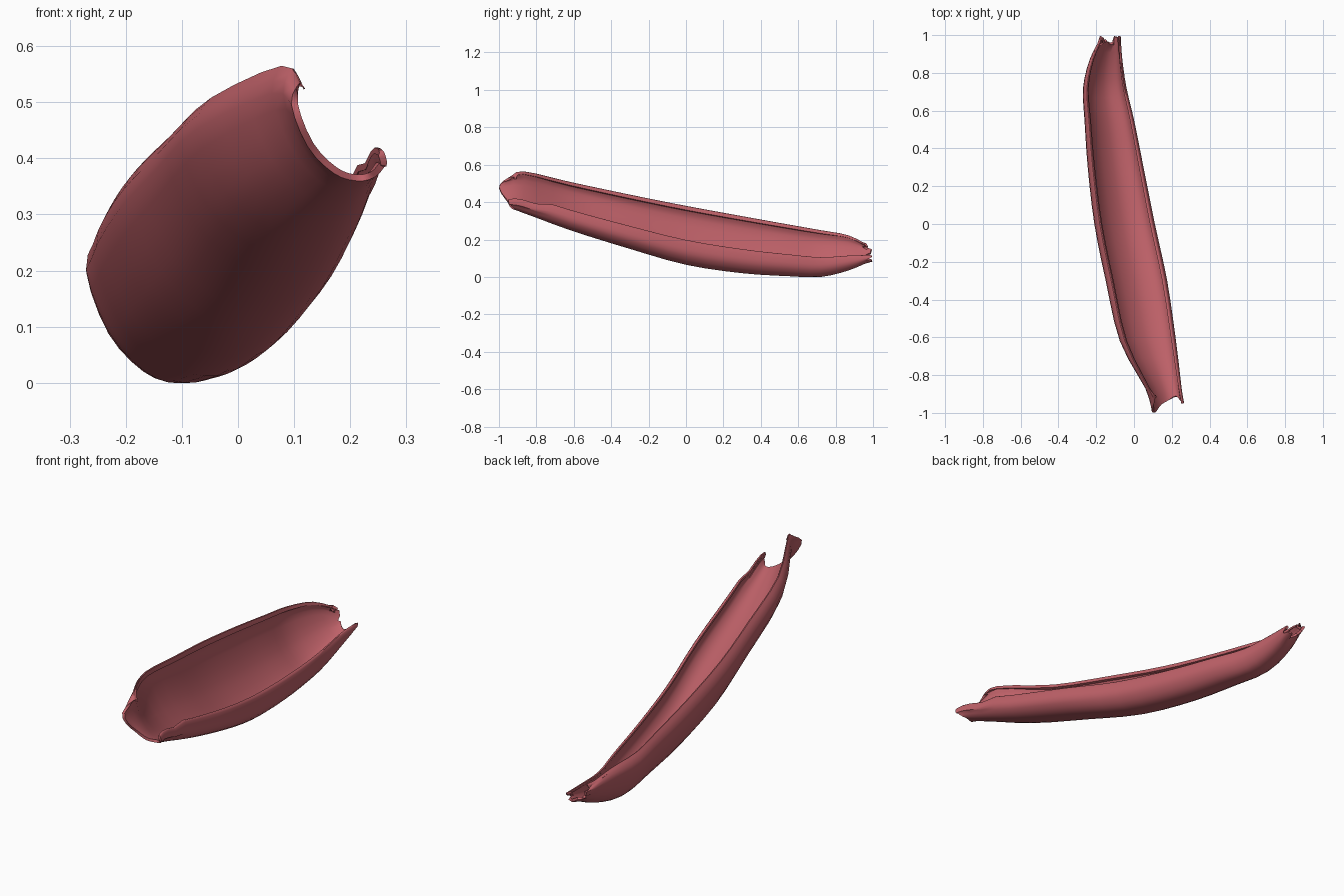
import bpy, bmesh, math, random
from mathutils import Vector

if "Cube" in bpy.data.objects:
    bpy.data.objects.remove(bpy.data.objects["Cube"])
random.seed(4)

# One muted red for the whole shell
red = bpy.data.materials.new("dusty red")
red.diffuse_color = (0.52, 0.12, 0.14, 1)
red.use_nodes = True
red.node_tree.nodes["Principled BSDF"].inputs["Base Color"].default_value = red.diffuse_color

# Cross-section inside a unit box: upper rim, left wall, floor, right wall, lower rim
profile = [(0.13, 0.93), (0.09, 1.0), (0.0, 0.78), (0.17, 0.35), (0.44, 0.08),
           (0.68, 0.0), (0.88, 0.04), (1.0, 0.2), (0.97, 0.40), (0.92, 0.42)]

# Stations along the length: y, x min, x max, z min, z max
stations = [
    (-0.95, 0.095, 0.265, 0.360, 0.535),
    (-0.87, 0.060, 0.252, 0.342, 0.565),
    (-0.62, -0.075, 0.222, 0.250, 0.508),
    (-0.30, -0.150, 0.175, 0.150, 0.440),
    (0.00, -0.210, 0.110, 0.065, 0.380),
    (0.30, -0.245, 0.050, 0.020, 0.325),
    (0.55, -0.262, 0.000, 0.004, 0.280),
    (0.72, -0.270, -0.040, 0.000, 0.250),
    (0.87, -0.235, -0.062, 0.035, 0.222),
    (0.98, -0.180, -0.070, 0.082, 0.165),
]


def spline(points, steps):
    """Catmull-Rom curve through points of any dimension."""
    out = []
    n = len(points)
    for i in range(n - 1):
        p = [points[max(0, min(n - 1, i + k))] for k in (-1, 0, 1, 2)]
        for s in range(steps):
            t = s / steps
            out.append([0.5 * (2 * b + (c - a) * t + (2 * a - 5 * b + 4 * c - d) * t * t
                               + (3 * b - a - 3 * c + d) * t ** 3)
                        for a, b, c, d in zip(*p)])
    out.append(list(points[-1]))
    return out


section = spline(profile, 3)
rows = spline(stations, 3)
m = len(section)

bm = bmesh.new()
grid = []
for i, (y, x0, x1, z0, z1) in enumerate(rows):
    ring = []
    for j, (u, v) in enumerate(section):
        t = j / (m - 1)
        dy = 0
        # Ragged front lip: left wall reaches furthest, floor is notched
        if i < 3:
            fade = 1 - i / 3
            dy = fade * (-0.05 * math.exp(-((t - 0.25) / 0.09) ** 2)
                         + 0.045 * math.exp(-((t - 0.02) / 0.1) ** 2)
                         + 0.035 * math.exp(-((t - 0.6) / 0.14) ** 2))
        # Torn back tip
        if i == len(rows) - 1:
            dy = random.uniform(-0.025, 0.02)
        # Lower rim drops toward the front mouth
        if v < 0.5 and t > 0.75 and y < -0.8:
            v *= 0.75
        ring.append(bm.verts.new((x0 + u * (x1 - x0), y + dy, max(0, z0 + v * (z1 - z0)))))
    grid.append(ring)
for a, b in zip(grid, grid[1:]):
    for j in range(m - 1):
        bm.faces.new((a[j], b[j], b[j + 1], a[j + 1])).smooth = True

mesh = bpy.data.meshes.new("curved_shell")
bm.to_mesh(mesh)
bm.free()
mesh.materials.append(red)
shell = bpy.data.objects.new("curved_shell", mesh)
bpy.context.collection.objects.link(shell)

# Thin wall grown inward
wall = shell.modifiers.new("wall", 'SOLIDIFY')
wall.thickness = 0.012
wall.offset = -1

bpy.context.view_layer.objects.active = shell
shell.select_set(True)
bpy.ops.object.modifier_apply(modifier="wall")
bpy.ops.object.shade_smooth_by_angle(angle=math.radians(50))
